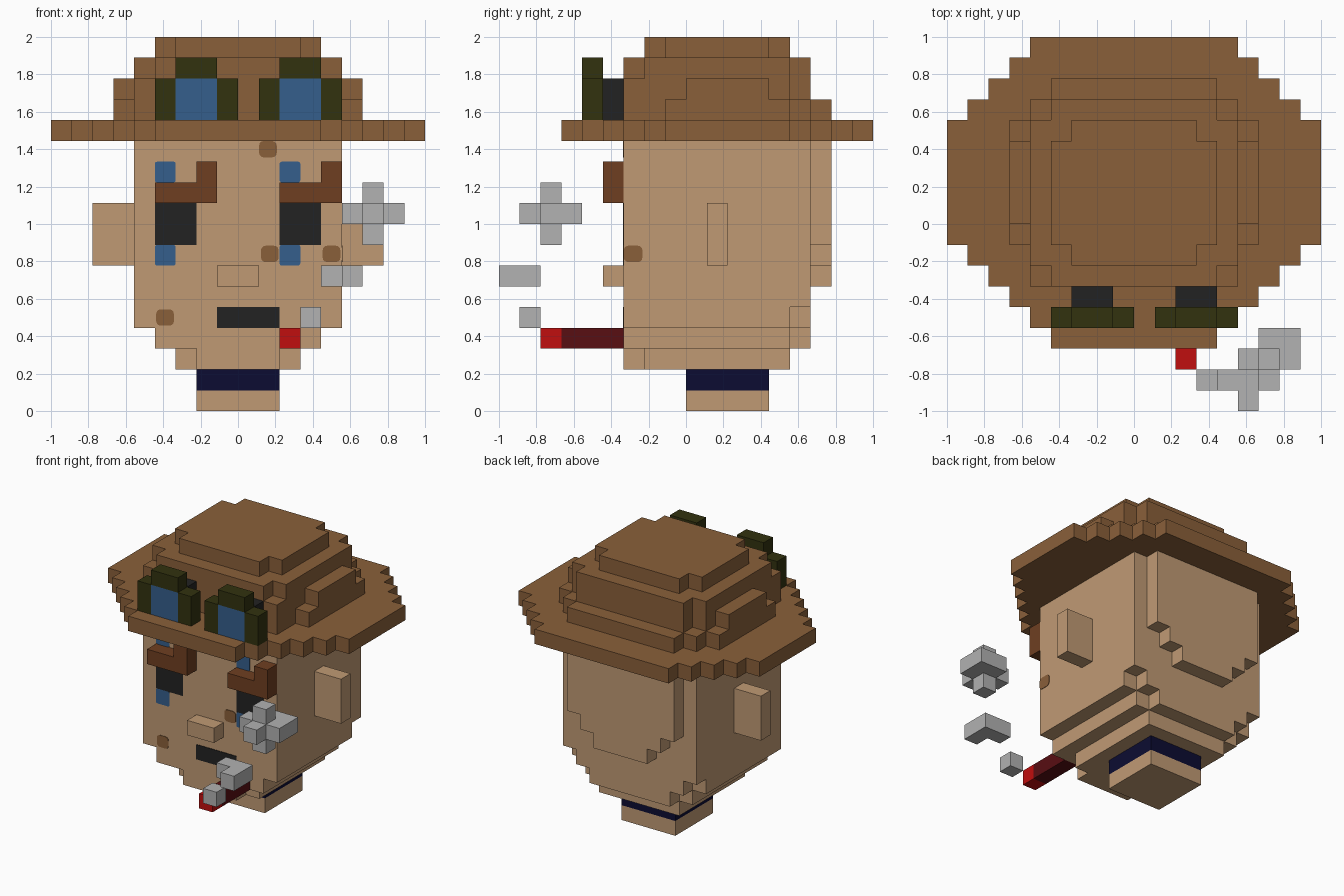
import bpy, bmesh
from mathutils import Vector

if "Cube" in bpy.data.objects:
    bpy.data.objects.remove(bpy.data.objects["Cube"], do_unlink=True)

U = 1 / 9  # edge of one block


def linear(c):
    c /= 255
    return c / 12.92 if c <= 0.04045 else ((c + 0.055) / 1.055) ** 2.4


def material(name, *rgb):
    m = bpy.data.materials.new(name)
    m.use_nodes = True
    col = [linear(c) for c in rgb] + [1]
    m.diffuse_color = col
    bsdf = next(n for n in m.node_tree.nodes if n.type == 'BSDF_PRINCIPLED')
    bsdf.inputs["Base Color"].default_value = col
    return m


skin = material("skin tan", 192, 154, 116)
felt = material("hat brown", 138, 96, 58)
olive = material("olive rim", 50, 50, 15)
blue = material("blue", 53, 95, 140)
black = material("near black", 34, 34, 34)
hair = material("brow brown", 111, 63, 33)
grey = material("smoke grey", 178, 178, 178)
red = material("ember red", 192, 14, 14)
maroon = material("dark red", 88, 14, 18)
navy = material("navy", 12, 12, 50)


def finish(name, bm, mat):
    mesh = bpy.data.meshes.new(name)
    bm.to_mesh(mesh)
    bm.free()
    mesh.materials.append(mat)
    ob = bpy.data.objects.new(name, mesh)
    bpy.context.collection.objects.link(ob)
    return ob


def blocks(name, mat, *boxes):
    """Union of grid boxes (x0, x1, y0, y1, z0, z1), keeping only outer faces."""
    cells = {(x, y, z) for a, b, c, d, e, f in boxes
             for x in range(a, b) for y in range(c, d) for z in range(e, f)}
    bm = bmesh.new()
    verts = {}
    for cell in sorted(cells):
        for axis in range(3):
            for side in (0, 1):
                near = list(cell)
                near[axis] += 2 * side - 1
                if tuple(near) in cells:
                    continue
                ring = []
                for p, q in ((0, 0), (1, 0), (1, 1), (0, 1)):
                    k = list(cell)
                    k[axis] += side
                    k[(axis + 1) % 3] += p
                    k[(axis + 2) % 3] += q
                    k = tuple(k)
                    if k not in verts:
                        verts[k] = bm.verts.new(Vector(k) * U)
                    ring.append(verts[k])
                bm.faces.new(ring if side else ring[::-1])
    bmesh.ops.dissolve_limit(bm, angle_limit=0.01, verts=bm.verts, edges=bm.edges)
    return finish(name, bm, mat)


def plate(name, mat, x, z, w, h, rounding=0.0, side=False):
    """Thin marking on the front of the face, or on its +x side."""
    bm = bmesh.new()
    bmesh.ops.create_cube(bm, size=1)
    flat = 0 if side else 1
    size = [w, w, h]
    size[flat] = 0.008
    place = [5 * U, x, z] if side else [x, -3 * U, z]
    for v in bm.verts:
        v.co = Vector(place[i] + v.co[i] * size[i] for i in range(3))
    if rounding:
        edges = [e for e in bm.edges
                 if abs((e.verts[0].co - e.verts[1].co)[flat]) > 0.005]
        bmesh.ops.bevel(bm, geom=edges, offset=rounding, segments=3,
                        profile=0.5, affect='EDGES')
    return finish(name, bm, mat)


# Head: main block with stepped jaw and a stepped panel on the back
blocks("head", skin,
       (-5, 5, -3, 6, 5, 13), (-5, 5, -3, 5, 4, 5), (-4, 4, -3, 6, 4, 5),
       (-4, 4, -3, 5, 3, 4), (-3, 3, -3, 6, 3, 4),
       (-3, 3, -2, 5, 2, 3), (-2, 2, -3, 5, 2, 3),
       (-4, 4, 6, 7, 8, 13), (-3, 3, 6, 7, 7, 8), (-2, 2, 6, 7, 6, 7))
blocks("neck", skin, (-2, 2, 0, 4, 0, 1))
blocks("neck_band", navy, (-2, 2, 0, 4, 1, 2))
blocks("nose", skin, (-1, 1, -4, -3, 6, 7))
blocks("right_ear", skin, (-7, -5, 1, 2, 7, 10))
blocks("left_ear", skin, (5, 7, 1, 2, 7, 10))

# Hat: one row of the brim per half-width, then the stepped crown
rows = [4, 5, 6, 7, 8] + [9] * 6 + [8, 7, 6, 5]
blocks("hat_brim", felt,
       *[(-w, w, i - 6, i - 5, 13, 14) for i, w in enumerate(rows)])
crown = [(14, 6, -1, 5), (14, 5, -3, 6), (14, 4, -3, 7),
         (15, 6, 0, 4), (15, 5, -3, 5), (15, 4, -3, 6),
         (16, 5, -2, 5), (16, 4, -3, 6),
         (17, 4, -1, 4), (17, 3, -2, 5)]
blocks("hat_crown", felt, *[(-w, w, a, b, z, z + 1) for z, w, a, b in crown])

# Goggles, brows, eyes and the blue paint over each eye
for tag, x in (("right", -4), ("left", 1)):
    blocks(tag + "_goggle_rim", olive, (x, x + 1, -5, -4, 14, 16),
           (x + 3, x + 4, -5, -4, 14, 16), (x + 1, x + 3, -5, -4, 16, 17))
    blocks(tag + "_goggle_lens", blue, (x + 1, x + 3, -5, -4, 14, 16))
    blocks(tag + "_goggle_back", black, (x + 1, x + 3, -4, -3, 14, 16))
for tag, x in (("right", -4), ("left", 2)):
    blocks(tag + "_brow", hair, (x, x + 3, -4, -3, 10, 11),
           (x + 2, x + 3, -4, -3, 11, 12))
    plate(tag + "_eye", black, (x + 1) * U, 9 * U, 2 * U, 2 * U)
    for level, z in (("upper", 11.5), ("lower", 7.5)):
        plate(f"{tag}_{level}_eye_paint", blue, (x + 0.5) * U, z * U, U, U, 0.012)

# Mouth and freckles
plate("mouth", black, 0.5 * U, 4.5 * U, 3 * U, U)
for i, (x, z) in enumerate([(0.16, 1.4), (0.17, 0.84), (0.5, 0.84), (-0.39, 0.5)]):
    plate(f"freckle_{i + 1}", felt, x, z, 0.095, 0.088, 0.025)
plate("side_freckle", felt, -0.283, 0.84, 0.1, 0.088, 0.025, side=True)

# Cigar and its smoke
blocks("cigar", maroon, (2, 3, -6, -3, 3, 4))
blocks("cigar_ember", red, (2, 3, -7, -6, 3, 4))
blocks("smoke_small", grey, (3, 4, -8, -7, 4, 5))
blocks("smoke_middle", grey, (4, 6, -8, -7, 6, 7), (5, 6, -9, -8, 6, 7))
blocks("smoke_large", grey, (5, 8, -7, -6, 9, 10), (6, 7, -8, -5, 9, 10),
       (7, 8, -6, -5, 9, 10), (6, 7, -7, -6, 8, 11))
